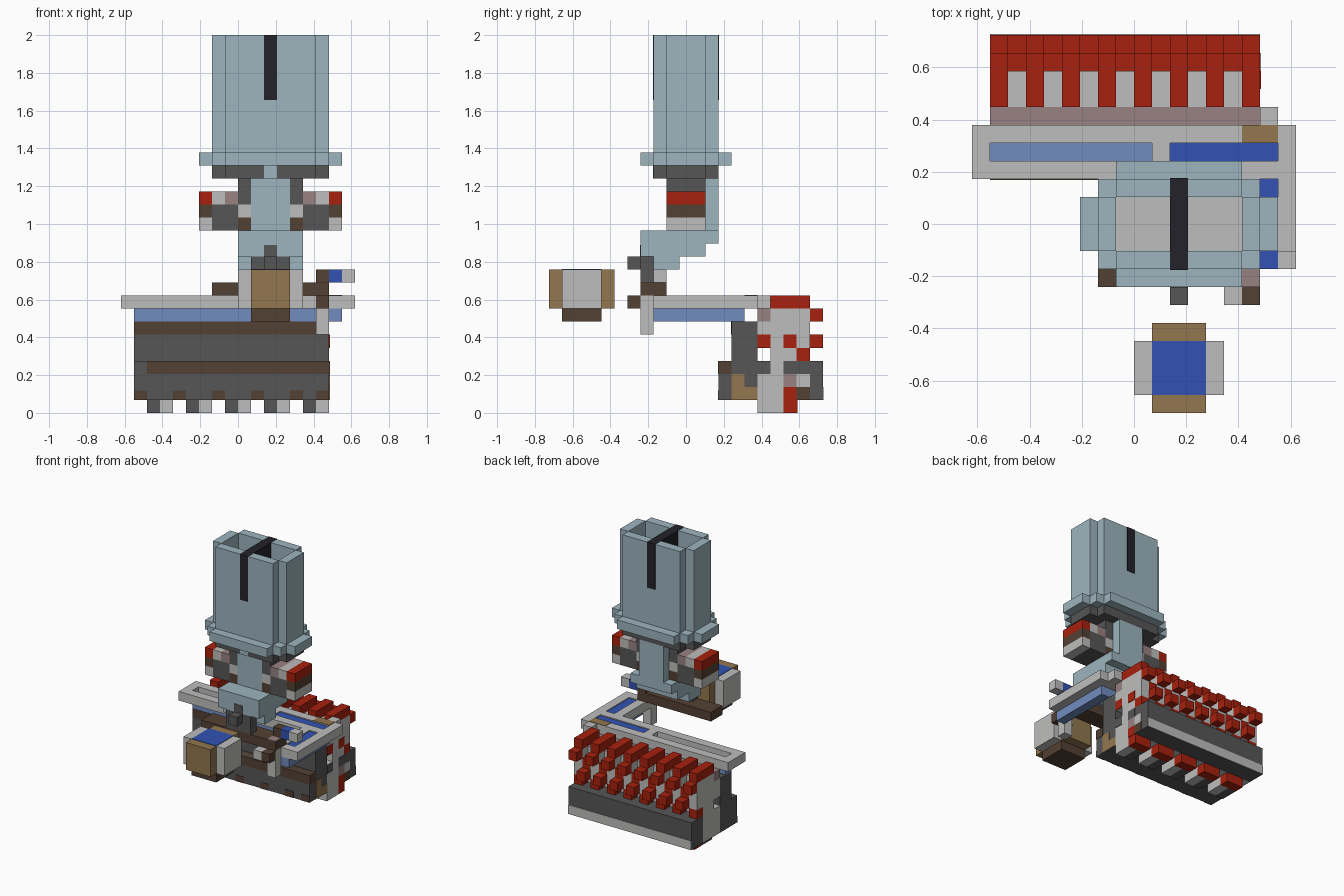
import bpy
import bmesh
from mathutils import Matrix, Vector

cube = bpy.data.objects.get("Cube")
if cube:
    bpy.data.objects.remove(cube, do_unlink=True)

UNIT = 2 / 29                       # edge of one building cell
CENTRE = Vector((9, 10.5, 0))       # cell that sits on the world origin
THIN = 0.05                         # thickness of painted plates, in cells


def linear(value):
    c = value / 255
    return c / 12.92 if c < 0.04045 else ((c + 0.055) / 1.055) ** 2.4


def paint(name, red, green, blue):
    mat = bpy.data.materials.new(name)
    mat.use_nodes = True
    colour = (linear(red), linear(green), linear(blue), 1)
    mat.diffuse_color = colour
    shader = next(n for n in mat.node_tree.nodes if n.type == "BSDF_PRINCIPLED")
    shader.inputs["Base Color"].default_value = colour
    shader.inputs["Roughness"].default_value = 0.8
    return mat


slate = paint("slate blue", 157, 181, 191)
dark = paint("dark grey", 86, 86, 86)
grey = paint("light grey", 190, 190, 189)
red = paint("brick red", 168, 33, 14)
brown = paint("dark brown", 83, 65, 51)
gold = paint("tan", 146, 119, 79)
blue = paint("deep blue", 50, 82, 180)
pale = paint("pale blue", 113, 140, 191)
mauve = paint("mauve", 153, 129, 130)
black = paint("near black", 34, 34, 42)


def part(name, material, *boxes):
    """One object from cell boxes given as (x0, x1, y0, y1, z0, z1)."""
    bm = bmesh.new()
    for x0, x1, y0, y1, z0, z1 in boxes:
        low, high = Vector((x0, y0, z0)), Vector((x1, y1, z1))
        place = Matrix.Translation(((low + high) / 2 - CENTRE) * UNIT)
        size = Matrix.Diagonal(((high - low) * UNIT).to_4d())
        size[3][3] = 1
        bmesh.ops.create_cube(bm, size=1, matrix=place @ size)
    mesh = bpy.data.meshes.new(name)
    bm.to_mesh(mesh)
    bm.free()
    mesh.materials.append(material)
    obj = bpy.data.objects.new(name, mesh)
    bpy.context.collection.objects.link(obj)
    return obj


def both_sides(box):
    """A box and its twin across the tower's middle, left to right."""
    return box, (23 - box[1], 23 - box[0]) + tuple(box[2:])


def front_back(box):
    """A box and its twin across the tower's middle, front to back."""
    return box, box[:2] + (21 - box[3], 21 - box[2]) + box[4:]


# Hollow tower, its stepped flange and the dark collar beneath
part("tower_side_walls", slate, *both_sides((7, 8, 9, 12, 20, 29)))
part("tower_front_back_walls", slate, *front_back((8, 15, 8, 9, 20, 29)))
part("tower_floor", grey, (8, 15, 9, 12, 20, 20 + THIN))
part("tower_divider", black,
     (11, 12, 8 - THIN, 13 + THIN, 24, 29 + THIN / 2))
part("tower_flange", slate,
     *[(6 + n, 17 - n, 9 - n, 12 + n, 19, 20) for n in range(3)])
part("tower_collar", dark,
     *[(7 + n, 16 - n, 9 - n, 12 + n, 18, 19) for n in range(2)])
part("collar_notch", slate, (11, 12, 8 - THIN, 9, 18, 19))

# Neck stepping forward as it goes down
part("neck", slate, (10, 13, 9, 13, 14, 18))
part("neck_base", slate,
     (9, 14, 7, 13, 13, 14), (9, 14, 7, 12, 12, 13), (9, 14, 8, 10, 11, 12))
part("neck_shoulders", dark, *both_sides((9, 10, 9, 12, 16, 18)))

# Pair of banded arms beside the neck
arm_cells = [
    ("arm_tips", red, 6, 7, 16), ("arm_top_plates", grey, 7, 8, 16),
    ("arm_top_joints", mauve, 8, 9, 16), ("arm_tip_bands", brown, 6, 7, 15),
    ("arm_cores", dark, 7, 9, 15), ("arm_inner_plates", grey, 9, 10, 15),
    ("arm_tip_feet", grey, 6, 7, 14), ("arm_undersides", dark, 7, 9, 14),
    ("arm_inner_feet", brown, 9, 10, 14)]
for name, material, left, right, level in arm_cells:
    part(name, material, *both_sides((left, right, 9, 12, level, level + 1)))

# Stem and saddle that carry the neck
part("stem", dark, (10, 13, 7, 8, 11, 12), (11, 12, 6, 7, 11, 12),
     (10, 13, 7, 8, 10, 11), (11, 12, 7 - THIN, 7, 12, 12.9))
part("saddle", brown, (7, 16, 7, 9, 9, 10), (15, 16, 8, 9, 10, 11))
part("saddle_top_tile", mauve, (15, 16, 7, 8, 10, 10 + THIN))
part("saddle_hook", brown, (15, 16, 6, 7, 8, 9))
part("saddle_hook_side", grey, (14, 15, 6, 7, 8, 9))
part("saddle_post", grey, (15, 16, 7, 8, 6, 9))
part("lever_middle", blue, (16, 17, 8, 9, 10, 11))
part("lever_end", grey, (17, 18, 8, 9, 10, 11))

# Floating box in front
part("box_sides", grey, *both_sides((9, 10, 1, 4, 8, 11)))
part("box_body", gold, (10, 13, 0, 5, 8, 11))
part("box_lid", blue, (10, 13, 1, 4, 11, 11 + THIN))
part("box_base", brown, (10, 13, 1, 4, 7, 8))

# Cornered rail with slots, over a blue under-layer
part("rail_frame", grey,
     (0, 18, 15, 16, 8, 9), (0, 15, 13, 14, 8, 9), (0, 1, 14, 15, 8, 9),
     (10, 11, 14, 15, 8, 9), (15, 16, 8, 14, 8, 9), (17, 18, 8, 15, 8, 9),
     (16, 17, 8, 9, 8, 9), (16, 17, 13, 14, 8, 9), (16, 17, 16, 17, 8, 9))
part("rail_under_layer", pale, (1, 17, 14, 15, 7, 8), (16, 17, 8, 14, 7, 8))
part("rail_slot_fill", blue,
     (11, 17, 14, 15, 8, 8.9), (16, 17, 9, 13, 8, 8.9))
part("rail_corner_tile", gold, (15, 17, 15, 16, 9, 9 + THIN))

# Front wall of the base
part("base_wall", dark, (1, 16, 14, 16, 4, 7), (1, 16, 13, 16, 1, 4))
part("wall_top_strip", brown, (1, 15, 14 - THIN, 14, 6, 7))
part("wall_lower_strip", brown, (2, 16 + THIN, 13 - THIN, 14, 3, 4))
part("wall_teeth", brown,
     *[(i, i + 1, 13 - THIN, 13, 1, 1.7) for i in (*range(1, 16, 3), 15)])
part("wall_end_tiles", gold,
     (16, 16 + THIN, 14, 16, 1, 2), (16, 16 + THIN, 14, 15, 2, 3))

# Feet in pairs, with a red post behind each pair
steps = range(2, 16, 3)
part("feet_dark", dark, *[(i, i + 1, 16, 18, 0, 1) for i in steps])
part("feet_light", grey, *[(i + 1, i + 2, 16, 18, 0, 1) for i in steps])
part("foot_posts", red,
     *[(i, i + 2, 18, 19 + THIN, 0, 2) for i in steps])

# Lower core and rear beam
part("lower_core", grey, (1, 16, 16, 19, 1, 4))
part("core_end_tiles", dark,
     (16, 16 + THIN, 16, 17, 3, 4), (16, 16 + THIN, 18, 19, 3, 4))
part("core_end_spot", mauve, (16, 16 + THIN, 18, 19, 2, 3))
part("core_end_post", red, (16, 16 + THIN, 18, 19, 1, 2))
part("rear_beam", dark, (1, 16, 19, 21, 1, 4))
part("rear_beam_band", grey, (1, 16, 21, 21 + THIN, 1, 2))
part("beam_end_tiles", grey,
     (16, 16 + THIN, 19, 20, 2, 3))
part("beam_end_mark", brown, (16, 16 + THIN, 19, 20, 1, 2))

# Upper core and the staggered red ribs
odd, even = range(1, 16, 2), range(2, 16, 2)
part("upper_core", grey, (1, 16, 17, 19, 4, 8), (1, 16, 16, 17, 5, 7))
part("upper_core_ledge", mauve, (1, 16, 16, 17, 7, 8))
part("rib_bodies", grey, *[(i, i + 1, 19, 20, 5, 8) for i in odd])
part("rib_caps", red, *[(i, i + 1, 17, 20, 8, 9) for i in odd])
part("rib_shoulders", red, *[(i, i + 1, 20, 21, 7, 8) for i in odd])
part("rib_feet", red, *[(i, i + 1, 19, 20, 4, 5) for i in odd])
part("gap_upper_blocks", red, *[(i, i + 1, 19, 20, 6, 7) for i in even])
part("gap_backs", grey, *[(i, i + 1, 19, 20, 5, 6) for i in even])
part("gap_lower_blocks", red, *[(i, i + 1, 20, 21, 5, 6) for i in even])
part("core_end_marks", red,
     (16, 16 + THIN, 16, 17, 5, 6), (16, 16 + THIN, 18, 19, 5, 6))
